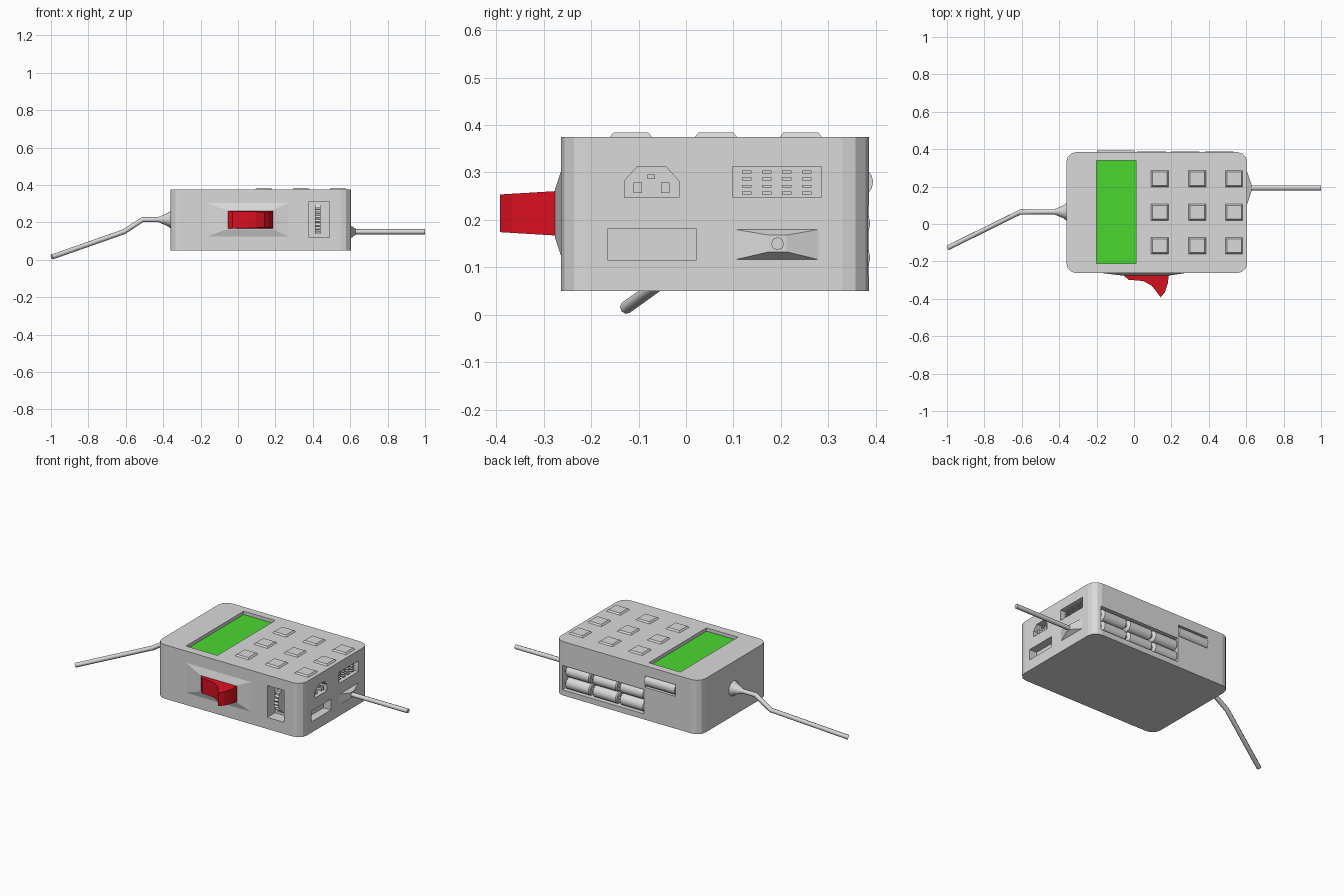
import bpy, bmesh, math
from mathutils import Vector

if "Cube" in bpy.data.objects:
    bpy.data.objects.remove(bpy.data.objects["Cube"])


def material(name, rgb):
    m = bpy.data.materials.new(name)
    m.diffuse_color = (*rgb, 1)
    m.use_nodes = True
    m.node_tree.nodes["Principled BSDF"].inputs["Base Color"].default_value = m.diffuse_color
    return m


GREY = material("light grey", (0.7, 0.7, 0.7))
RED = material("red", (0.7, 0.005, 0.015))
GREEN = material("green", (0.07, 0.68, 0.03))


def loft(bm, rings):
    """Skin matching rings of points and cap both ends."""
    vs = [[bm.verts.new(p) for p in r] for r in rings]
    n = len(vs[0])
    fs = [bm.faces.new(vs[0]), bm.faces.new(vs[-1])]
    for a, b in zip(vs, vs[1:]):
        for i in range(n):
            fs.append(bm.faces.new((a[i], a[(i + 1) % n], b[(i + 1) % n], b[i])))
    bmesh.ops.recalc_face_normals(bm, faces=fs)


def make(name, parts, mat=GREY, smooth=False):
    bm = bmesh.new()
    for rings in parts:
        loft(bm, rings)
    me = bpy.data.meshes.new(name)
    bm.to_mesh(me)
    bm.free()
    me.materials.append(mat)
    ob = bpy.data.objects.new(name, me)
    bpy.context.collection.objects.link(ob)
    if smooth:
        bpy.context.view_layer.objects.active = ob
        ob.select_set(True)
        bpy.ops.object.shade_smooth_by_angle(angle=math.radians(40))
        ob.select_set(False)
    return ob


def put(axis, u, v, w):
    """u, v in the plane across the axis; w along it."""
    return {"x": (w, u, v), "y": (u, w, v), "z": (u, v, w)}[axis]


def prism(axis, pts, lo, hi):
    return [[put(axis, u, v, w) for u, v in pts] for w in (lo, hi)]


def rect(a, b, c, d):
    return [(a, c), (b, c), (b, d), (a, d)]


def box(x0, x1, y0, y1, z0, z1):
    return prism("z", rect(x0, x1, y0, y1), z0, z1)


def frustum(axis, r0, w0, r1, w1):
    return [[put(axis, u, v, w) for u, v in rect(*r)] for r, w in ((r0, w0), (r1, w1))]


def lathe_x(cy, cz, profile, n=16):
    """Rings along x from (x, radius) pairs."""
    return [[(x, cy + r * math.cos(2 * math.pi * i / n), cz + r * math.sin(2 * math.pi * i / n))
             for i in range(n)] for x, r in profile]


# Body: rounded-corner slab
X0, X1, Y0, Y1, Z0, Z1, R = -0.362, 0.605, -0.263, 0.385, 0.05, 0.375, 0.055
outline = []
for cx, cy, a0 in ((X1 - R, Y1 - R, 0), (X0 + R, Y1 - R, 90), (X0 + R, Y0 + R, 180), (X1 - R, Y0 + R, 270)):
    for k in range(4):
        a = math.radians(a0 + 30 * k)
        outline.append((cx + R * math.cos(a), cy + R * math.sin(a)))
body = make("body", [prism("z", outline, Z0, Z1)])

# Recesses: screen, dial slot, side ports, battery bay, back roller
socket = [(-0.13, 0.247), (-0.015, 0.247), (-0.015, 0.282), (-0.043, 0.313), (-0.102, 0.313), (-0.13, 0.282)]
cutter = make("recess_cutter", [
    box(-0.2, 0.01, -0.21, 0.34, 0.35, 0.45),
    box(0.38, 0.49, -0.4, -0.19, 0.12, 0.312),
    prism("x", socket, 0.555, 0.7),
    box(0.565, 0.7, 0.098, 0.285, 0.248, 0.313),
    box(0.555, 0.7, -0.165, 0.022, 0.116, 0.181),
    box(0.01, 0.555, 0.33, 0.5, 0.083, 0.23),
    box(-0.2, 0.005, 0.34, 0.5, 0.245, 0.315),
])
mod = body.modifiers.new("recesses", "BOOLEAN")
mod.object = cutter
mod.solver = "EXACT"
bpy.context.view_layer.objects.active = body
bpy.ops.object.modifier_apply(modifier=mod.name)
bpy.data.objects.remove(cutter)

# Screen plate
make("screen", [box(-0.2, 0.01, -0.21, 0.34, 0.348, 0.355)], GREEN)

# Keypad
make("keypad_buttons", [
    frustum("z", (x - 0.05, x + 0.05, y - 0.048, y + 0.048), 0.37,
            (x - 0.039, x + 0.039, y - 0.037, y + 0.037), 0.384)
    for x in (0.138, 0.338, 0.535) for y in (0.242, 0.063, -0.116)])

# Raised bezel and red rocker switch on the front
make("switch_bezel", [frustum("y", (-0.19, 0.29, 0.115, 0.313), -0.26,
                              (-0.06, 0.185, 0.163, 0.265), -0.276)])
profile = [(-0.06, -0.27), (-0.03, -0.298), (0.05, -0.305), (0.095, -0.33), (0.143, -0.392),
           (0.165, -0.365), (0.18, -0.32), (0.187, -0.27)]


def switch_side(s):
    return [(x, y, 0.214 + s * (0.047 + (y + 0.27) * 0.06)) for x, y in profile]


make("rocker_switch", [[switch_side(-1), switch_side(1)]], RED)

# Knurled dial in the front slot
teeth = [(-0.165 + r * math.cos(a), 0.216 + r * math.sin(a))
         for i in range(48) for a, r in [(2 * math.pi * i / 48, 0.085 if i % 2 else 0.077)]]
make("dial", [prism("x", teeth, 0.412, 0.44)])

# Pins in the power socket and the data port
make("socket_pins", [box(0.55, 0.595, y - w, y + w, z - h, z + h) for y, z, w, h in
                     ((-0.102, 0.268, 0.009, 0.011), (-0.044, 0.268, 0.009, 0.011),
                      (-0.073, 0.291, 0.008, 0.005))])
make("port_pins", [box(0.56, 0.59, y - 0.01, y + 0.01, z - 0.003, z + 0.003)
                   for y in (0.128, 0.17, 0.212, 0.254) for z in (0.257, 0.271, 0.286, 0.301)])

# Batteries: two rows of three, each with a contact nub
cells = []
for z in (0.193, 0.12):
    for i in range(3):
        x = 0.012 + i * 0.181
        cells.append(lathe_x(0.353, z, [(x, 0.028), (x + 0.006, 0.035), (x + 0.157, 0.035), (x + 0.163, 0.028),
                                        (x + 0.164, 0.012), (x + 0.18, 0.012)]))
make("batteries", cells, smooth=True)
make("back_roller", [lathe_x(0.36, 0.28, [(-0.198, 0.034), (0.003, 0.034)])], smooth=True)

# Cable strain reliefs
make("right_cable_boss", [frustum("x", (0.098, 0.285, 0.115, 0.181), 0.603,
                                  (0.175, 0.212, 0.133, 0.168), 0.628)])
make("left_cable_boss", [lathe_x(0.065, 0.215, [(-0.355, 0.05), (-0.38, 0.033), (-0.425, 0.014)], 12)], smooth=True)


def cable(name, pts):
    cu = bpy.data.curves.new(name, "CURVE")
    cu.dimensions = "3D"
    cu.bevel_depth = 0.0135
    cu.bevel_resolution = 2
    cu.use_fill_caps = True
    sp = cu.splines.new("POLY")
    sp.points.add(len(pts) - 1)
    for p, co in zip(sp.points, pts):
        p.co = (*co, 1)
    cu.materials.append(GREY)
    bpy.context.collection.objects.link(bpy.data.objects.new(name, cu))


cable("right_cable", [(0.6, 0.193, 0.15), (1.0, 0.193, 0.15)])
cable("left_cable", [(-0.36, 0.065, 0.215), (-0.51, 0.065, 0.215), (-0.61, 0.063, 0.15), (-0.995, -0.127, 0.015)])
